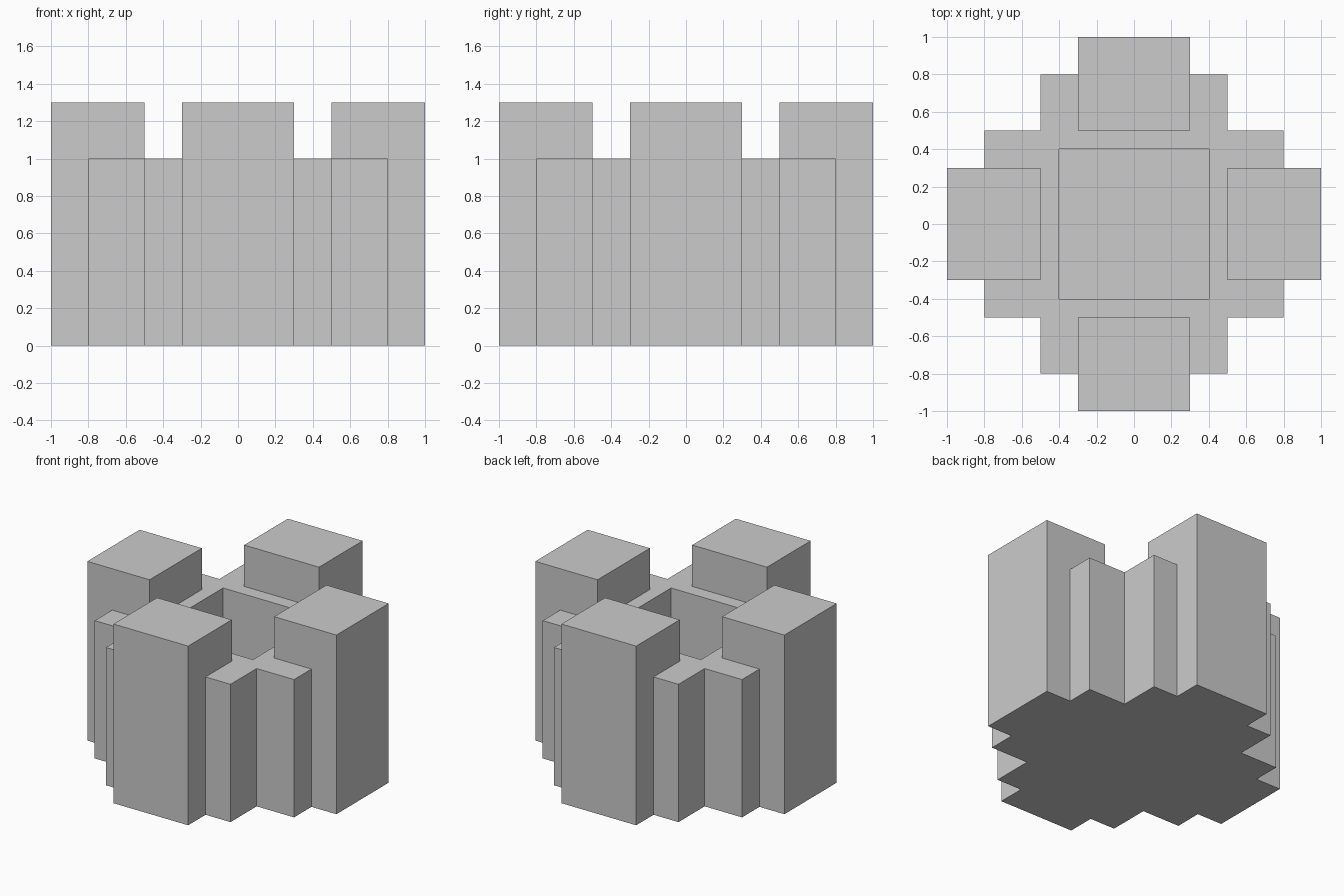
import bpy, bmesh
from math import pi
from mathutils import Matrix

if "Cube" in bpy.data.objects:
    bpy.data.objects.remove(bpy.data.objects["Cube"])

WALL_H, TOWER_H, FLOOR_Z = 1.0, 1.3, 0.2


def prism(name, outline, z0, z1):
    """Extrude a flat outline from z0 up to z1."""
    bm = bmesh.new()
    base = bm.faces.new([bm.verts.new((x, y, z0)) for x, y in outline])
    ext = bmesh.ops.extrude_face_region(bm, geom=[base], use_keep_orig=True)
    top = [v for v in ext["geom"] if isinstance(v, bmesh.types.BMVert)]
    bmesh.ops.translate(bm, verts=top, vec=(0, 0, z1 - z0))
    bmesh.ops.recalc_face_normals(bm, faces=bm.faces)
    mesh = bpy.data.meshes.new(name)
    bm.to_mesh(mesh)
    bm.free()
    obj = bpy.data.objects.new(name, mesh)
    bpy.context.collection.objects.link(obj)
    return obj


def rect(x0, x1, y0, y1):
    return [(x0, y0), (x1, y0), (x1, y1), (x0, y1)]


# Cross-shaped main wall: one stepped corner repeated by quarter turns
outline = []
x, y = (0.8, 0.5, 0.5), (0.5, 0.5, 0.8)
for i in range(4):
    for px, py in zip(x, y):
        for _ in range(i):
            px, py = -py, px
        outline.append((px, py))
body = prism("castle_wall", outline, 0, WALL_H)

# Square courtyard sunk into the wall block
cutter = prism("courtyard_cutter", rect(-0.4, 0.4, -0.4, 0.4), FLOOR_Z, WALL_H + 0.2)
cutter.hide_render = True
cutter.hide_viewport = True
cut = body.modifiers.new("courtyard", "BOOLEAN")
cut.operation = "DIFFERENCE"
cut.solver = "EXACT"
cut.object = cutter

# Four towers, one per side
for i, side in enumerate(("right", "back", "left", "front")):
    tower = prism(side + "_tower", rect(0.5, 1.0, -0.3, 0.3), 0, TOWER_H)
    tower.data.transform(Matrix.Rotation(i * pi / 2, 4, "Z"))
